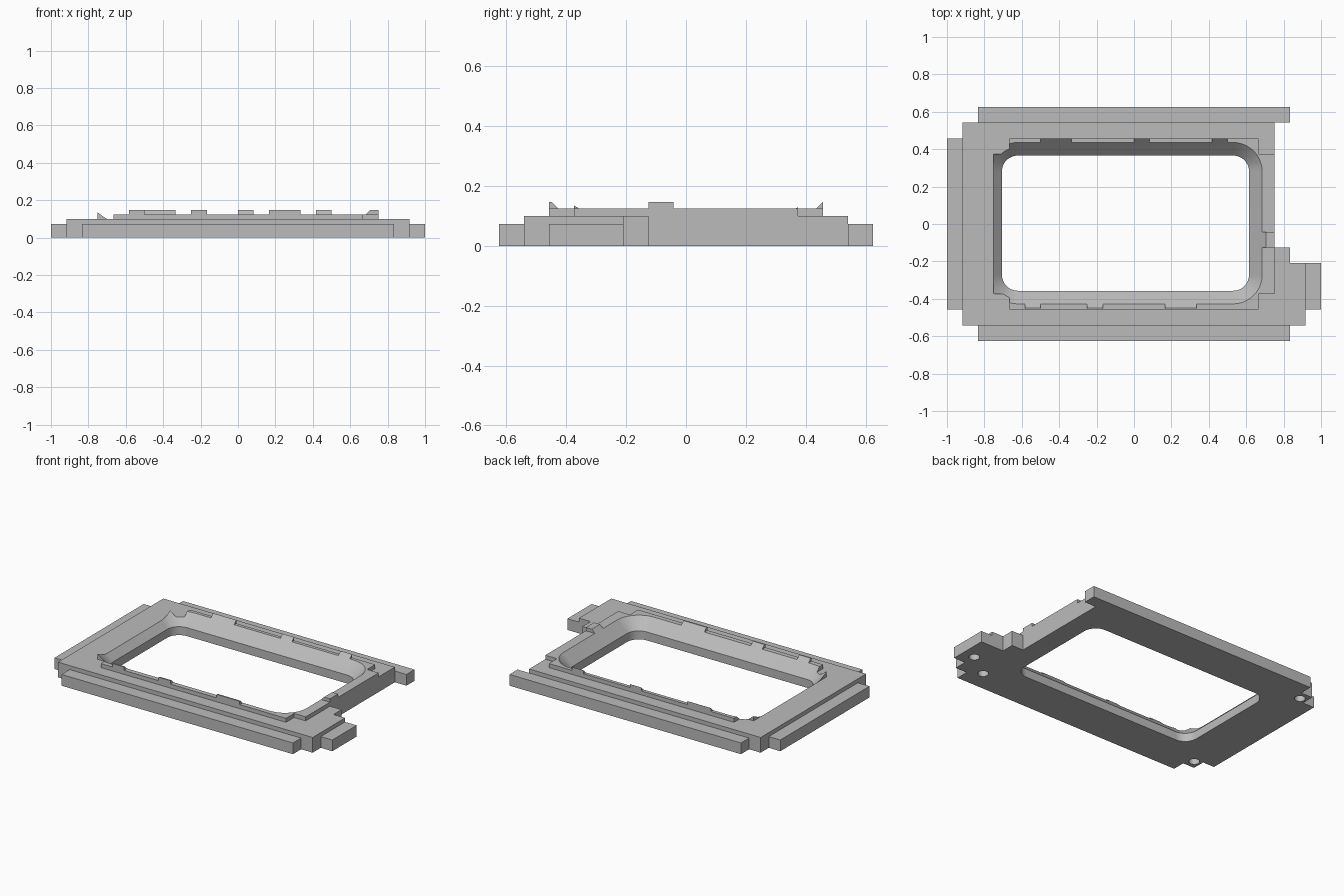
import bpy, bmesh, math

if "Cube" in bpy.data.objects:
    bpy.data.objects.remove(bpy.data.objects["Cube"])

U = 1 / 12                      # grid pitch
NX, NY = 24, 15
LEVELS = [0, 0.073, 0.099, 0.125, 0.147]   # terrace heights

grey = bpy.data.materials.new("plain grey")
grey.diffuse_color = (0.5, 0.5, 0.5, 1)
grey.use_nodes = True
grey.node_tree.nodes["Principled BSDF"].inputs["Base Color"].default_value = grey.diffuse_color

# Terraces as (x0, x1, y0, y1, level), in order; later ones overwrite earlier ones
TERRACES = [
    (-0.833, 0.833, 0.542, 0.625, 1), (-0.833, 0.833, -0.625, -0.542, 1),
    (-1.0, 0.75, -0.458, 0.458, 1), (0.75, 1.0, -0.458, -0.208, 1),
    (-0.917, 0.75, -0.542, 0.542, 2), (0.75, 0.833, -0.542, -0.125, 2),
    (0.833, 0.917, -0.542, -0.208, 2),
    (-0.667, 0.667, -0.458, 0.458, 3), (0.667, 0.75, -0.375, 0.375, 3),
    (-0.75, -0.667, -0.375, 0.375, 4), (0.667, 0.75, -0.125, -0.042, 4),
]
# Raised clips along the back and front rim
for x0, x1 in [(-0.5, -0.333), (0, 0.083), (0.417, 0.5)]:
    TERRACES.append((x0, x1, 0.375, 0.458, 4))
for x0, x1 in [(-0.583, -0.5), (-0.25, -0.167), (0.167, 0.333)]:
    TERRACES.append((x0, x1, -0.458, -0.375, 4))


def level(i, j):
    x, y = -1 + (i + 0.5) * U, -0.625 + (j + 0.5) * U
    result = 0
    for x0, x1, y0, y1, lv in TERRACES:
        if x0 < x < x1 and y0 < y < y1:
            result = lv
    return result


def make_object(name, bm):
    bmesh.ops.recalc_face_normals(bm, faces=bm.faces)
    mesh = bpy.data.meshes.new(name)
    bm.to_mesh(mesh)
    bm.free()
    mesh.materials.append(grey)
    ob = bpy.data.objects.new(name, mesh)
    bpy.context.collection.objects.link(ob)
    return ob


def terraced_body():
    bm = bmesh.new()
    verts = {}

    def quad(*corners):
        for c in corners:
            if c not in verts:
                i, j, k = c
                verts[c] = bm.verts.new((-1 + i * U, -0.625 + j * U, LEVELS[k]))
        bm.faces.new([verts[c] for c in corners])

    for i in range(NX):
        for j in range(NY):
            top = level(i, j)
            if not top:
                continue
            for k in (0, top):
                quad((i, j, k), (i + 1, j, k), (i + 1, j + 1, k), (i, j + 1, k))
            sides = [(i - 1, j, (i, j), (i, j + 1)), (i + 1, j, (i + 1, j), (i + 1, j + 1)),
                     (i, j - 1, (i, j), (i + 1, j)), (i, j + 1, (i, j + 1), (i + 1, j + 1))]
            for ni, nj, a, b in sides:
                for k in range(level(ni, nj), top):
                    quad((*a, k), (*b, k), (*b, k + 1), (*a, k + 1))
    bmesh.ops.recalc_face_normals(bm, faces=bm.faces)
    bmesh.ops.dissolve_limit(bm, angle_limit=0.01, verts=bm.verts, edges=bm.edges)
    return make_object("terraced_frame", bm)


def opening_cutter():
    # Rounded window, straight below and flaring at 45 degrees above
    bm = bmesh.new()
    x0, x1, y0, y1, r = -0.706, 0.615, -0.357, 0.366, 0.085
    centres = [(x1 - r, y1 - r), (x0 + r, y1 - r), (x0 + r, y0 + r), (x1 - r, y0 + r)]
    rings = []
    for z, grow in [(-0.1, 0), (0.055, 0), (0.255, 0.2)]:
        ring = []
        for q, (cx, cy) in enumerate(centres):
            for s in range(13):
                a = (q + s / 12) * math.pi / 2
                ring.append(bm.verts.new((cx + (r + grow) * math.cos(a),
                                          cy + (r + grow) * math.sin(a), z)))
        rings.append(ring)
    n = len(rings[0])
    for lo, hi in zip(rings, rings[1:]):
        for s in range(n):
            bm.faces.new((lo[s], lo[(s + 1) % n], hi[(s + 1) % n], hi[s]))
    bm.faces.new(rings[0])
    bm.faces.new(rings[-1])
    return make_object("opening_cutter", bm)


def hole_cutter(x, y):
    # Blind round socket in the underside
    bm = bmesh.new()
    bmesh.ops.create_cone(bm, cap_ends=True, segments=32, radius1=0.032, radius2=0.032, depth=0.12)
    bmesh.ops.translate(bm, verts=bm.verts, vec=(x, y, 0))
    return make_object("socket_cutter", bm)


body = terraced_body()
cutters = [opening_cutter()]
cutters += [hole_cutter(x, y) for x, y in
            [(-0.87, 0.485), (-0.87, -0.485), (0.75, -0.49), (0.915, -0.375)]]
for cutter in cutters:
    mod = body.modifiers.new("cut", 'BOOLEAN')
    mod.operation, mod.solver, mod.object = 'DIFFERENCE', 'EXACT', cutter

# Apply the cuts, then remove the helpers
bpy.context.view_layer.objects.active = body
body.select_set(True)
for mod in list(body.modifiers):
    bpy.ops.object.modifier_apply(modifier=mod.name)
for cutter in cutters:
    bpy.data.objects.remove(cutter, do_unlink=True)
bpy.ops.object.shade_smooth_by_angle(angle=math.radians(30))
